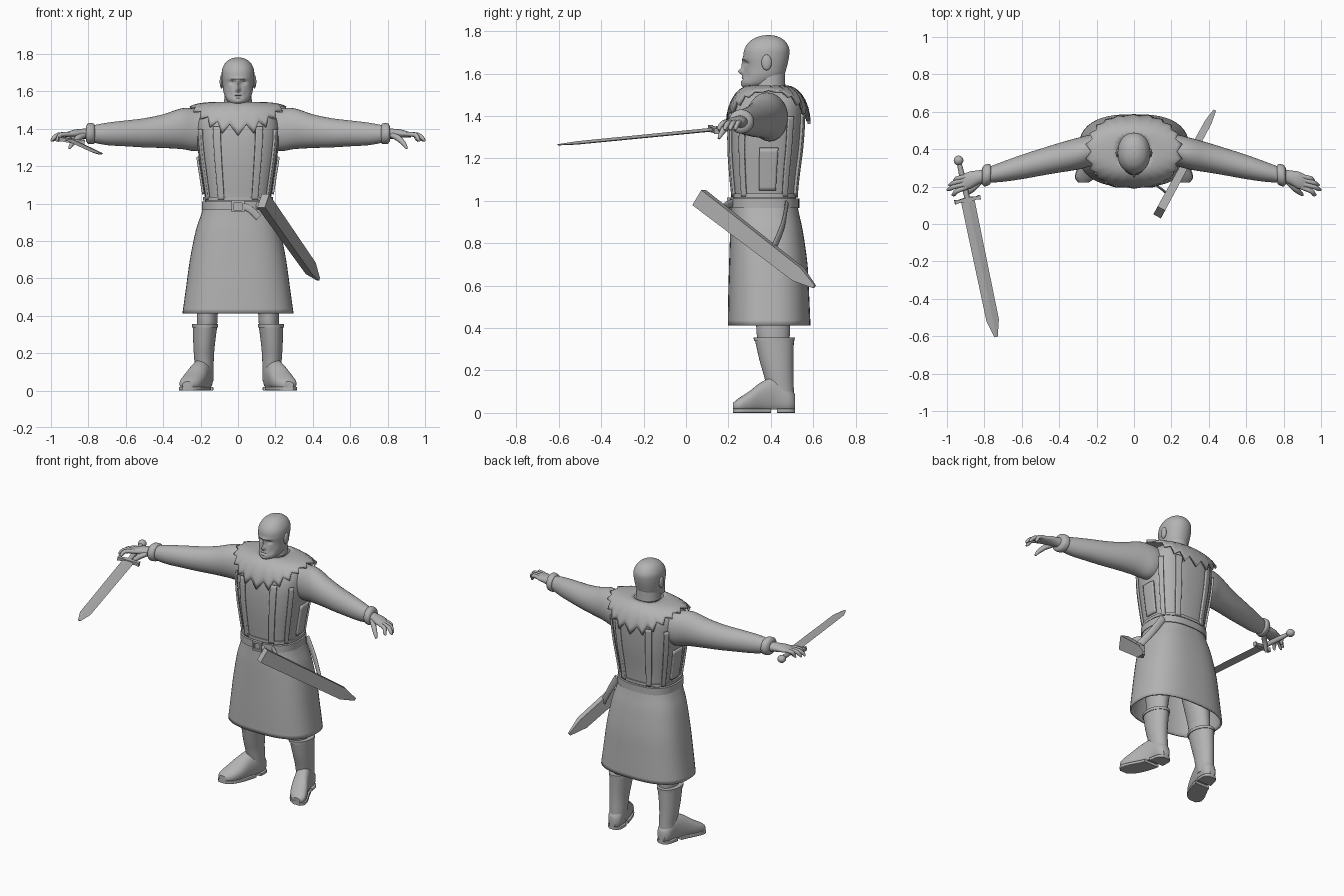
import bpy, bmesh, math
from mathutils import Vector

cube = bpy.data.objects.get("Cube")
if cube:
    bpy.data.objects.remove(cube, do_unlink=True)

gray = bpy.data.materials.new("plain_gray")
gray.use_nodes = True
gray.diffuse_color = (0.45, 0.45, 0.45, 1)
gray.node_tree.nodes["Principled BSDF"].inputs["Base Color"].default_value = gray.diffuse_color


def build(name, rings, caps=True, closed=True, thick=0, angle=40, pair=False):
    """Skin a list of point rings; pair also makes the mirrored twin."""
    for prefix, sx in (("left_", 1), ("right_", -1)) if pair else (("", 1),):
        bm = bmesh.new()
        loops = [[bm.verts.new((q[0] * sx, q[1], q[2])) for q in ring] for ring in rings]
        n = len(loops[0])
        for a, b in zip(loops, loops[1:]):
            for i in range(n if closed else n - 1):
                j = (i + 1) % n
                bm.faces.new((a[i], a[j], b[j], b[i]))
        if caps:
            bm.faces.new(loops[0])
            bm.faces.new(loops[-1])
        bmesh.ops.recalc_face_normals(bm, faces=bm.faces)
        mesh = bpy.data.meshes.new(prefix + name)
        bm.to_mesh(mesh)
        bm.free()
        mesh.materials.append(gray)
        ob = bpy.data.objects.new(prefix + name, mesh)
        bpy.context.collection.objects.link(ob)
        if thick:
            mod = ob.modifiers.new("thickness", 'SOLIDIFY')
            mod.thickness, mod.offset = thick, 0
        bpy.ops.object.select_all(action='DESELECT')
        ob.select_set(True)
        bpy.context.view_layer.objects.active = ob
        bpy.ops.object.shade_smooth_by_angle(angle=math.radians(angle))


def between(keys, i, t):
    """Smooth interpolation between key i and the next one."""
    last = len(keys) - 1
    p = [keys[max(0, min(last, i + k))] for k in (-1, 0, 1, 2)]
    return [b + t * ((c - a) + t * ((2 * a - 5 * b + 4 * c - d) + t * (3 * (b - c) + d - a))) / 2
            if 0 < t else b for a, b, c, d in zip(*p)]


def smooth(keys, steps):
    return [between(keys, i, k / steps) for i in range(len(keys) - 1) for k in range(steps)] + [list(keys[-1])]


def oval(a, rx, ry, p=2):
    c, s = math.cos(a), math.sin(a)
    return (rx * math.copysign(abs(c) ** (2 / p), c), ry * math.copysign(abs(s) ** (2 / p), s))


def loft(name, keys, axis='z', n=32, steps=4, p=2, edit=None, **kw):
    """Keys are (position on axis, two centre coordinates, two radii)."""
    rings = []
    for a, c1, c2, r1, r2 in smooth(keys, steps):
        ring = []
        for i in range(n):
            u, v = oval(math.tau * i / n, max(r1, .001), max(r2, .001), p)
            u, v = c1 + u, c2 + v
            q = Vector({'z': (u, v, a), 'x': (a, u, v), 'y': (u, a, v)}[axis])
            ring.append(edit(q) if edit else q)
        rings.append(ring)
    build(name, rings, **kw)


def tube(name, points, flat=1, n=10, steps=3, **kw):
    """Points are (x, y, z, radius)."""
    path = smooth(points, steps)
    rings = []
    for i, q in enumerate(path):
        t = Vector(path[min(i + 1, len(path) - 1)][:3]) - Vector(path[max(i - 1, 0)][:3])
        u = t.cross(Vector((0.1, 0, 1))).normalized()
        v = t.cross(u).normalized()
        if flat < 1:
            u, v = v, u
        rings.append([Vector(q[:3]) + q[3] * (u * math.cos(a) + v * flat * math.sin(a))
                      for a in (math.tau * k / n for k in range(n))])
    build(name, rings, **kw)


def ball(name, c, size, **kw):
    keys = [(c[2] + size[2] * math.cos(a), c[0], c[1], size[0] * math.sin(a), size[1] * math.sin(a))
            for a in (math.pi * k / 10 for k in range(11))]
    loft(name, keys, n=16, steps=1, **kw)


DIAMOND = ((1, 0), (0, 1), (-1, 0), (0, -1))
BOX = ((1, 1), (-1, 1), (-1, -1), (1, -1))


def slab(name, start, end, side, stations, section):
    """Straight bar; stations are (fraction, half width, half thickness)."""
    d = end - start
    w = (side - d * side.dot(d) / d.length_squared).normalized()
    n = d.cross(w).normalized()
    build(name, [[start + d * t + w * h * a + n * k * b for a, b in section]
                 for t, h, k in stations], angle=20)


# Head with sculpted face
features = [(0, 1.61, .011, .014, -.026), (0, 1.64, .008, .02, -.013), (0, 1.667, .045, .007, -.006),
            (.032, 1.648, .016, .010, .012), (-.032, 1.648, .016, .010, .012),
            (0, 1.572, .022, .004, .006), (0, 1.581, .018, .004, -.005), (0, 1.563, .016, .004, -.004),
            (.045, 1.59, .014, .02, .005), (-.045, 1.59, .014, .02, .005), (0, 1.545, .02, .009, -.006)]


def face(q):
    if q.y < .36:
        q.y += sum(d * math.exp(-((q.x - x) / sx) ** 2 - ((q.z - z) / sz) ** 2) for x, z, sx, sz, d in features)
    return q


loft("head", [(1.535, 0, .315, .042, .045), (1.555, 0, .34, .062, .078), (1.59, 0, .364, .076, .096),
              (1.63, 0, .375, .082, .10), (1.68, 0, .378, .087, .108), (1.72, 0, .382, .084, .104),
              (1.755, 0, .385, .065, .08), (1.775, 0, .387, .036, .043), (1.781, 0, .388, .006, .008)],
     n=96, steps=7, p=2.15, edit=face)
ball("ear", (.087, .38, 1.652), (.011, .024, .037), pair=True)
loft("neck", [(1.46, 0, .395, .085, .085), (1.53, 0, .392, .076, .077), (1.62, 0, .395, .068, .072)])

# Torso and raised tunic panels
BODY = 2.6
torso = [(.95, 0, .37, .178, .148), (1.02, 0, .37, .176, .15), (1.12, 0, .37, .19, .16),
         (1.25, 0, .374, .21, .173), (1.38, 0, .38, .222, .176), (1.46, 0, .39, .21, .163),
         (1.51, 0, .395, .165, .128), (1.54, 0, .392, .085, .085)]
loft("tunic", torso, n=48, p=BODY)


def panel(name, a0, a1, z0, z1, lift=.007):
    rows = []
    for z, cx, cy, rx, ry in smooth(torso, 6):
        if z0 <= z <= z1:
            row = []
            for k in range(7):
                u, v = oval(math.radians(a0 + (a1 - a0) * k / 6), rx + lift, ry + lift, BODY)
                row.append((cx + u, cy + v, z))
            rows.append(row)
    build(name, rows, caps=False, closed=False, thick=.012, pair=True)


for label, sign in (("front", -1), ("back", 1)):
    panel(label + "_tunic_band", sign * 61, sign * 72, 1.02, 1.42)
    panel(label + "_armhole_band", sign * 27, sign * 37, 1.02, 1.40)
panel("side_tunic_panel", -5, 14, 1.04, 1.27)

# Shoulder mantle with toothed hem
TEETH, ROWS = 22, 7
rings = []
for j in range(ROWS + 1):
    ring = []
    for i in range(TEETH * 2):
        a = math.tau * (i + 1) / (TEETH * 2)
        side = abs(math.cos(a))
        tip = i % 2 == 0
        s = (1 if tip else .78) * j / ROWS * math.pi / 2
        grow = 1 + .09 * side * (j == ROWS and tip)
        u, v = oval(a, (.083 + .155 * math.sin(s)) * grow, .085 + .108 * math.sin(s), 2.4)
        drop = .02 + .155 * (1 - side ** 2)
        ring.append((u, .388 + v, 1.537 - drop * (1 - math.cos(s))))
    rings.append(ring)
build("mantle", rings, caps=False, thick=.014)

# Skirt, belt, buckle and belt tail
loft("skirt", [(.412, 0, .392, .292, .19), (.55, 0, .39, .273, .186), (.7, 0, .388, .252, .18),
               (.85, 0, .38, .222, .167), (.93, 0, .374, .196, .156), (.98, 0, .37, .18, .15)],
     n=48, p=BODY, caps=False, thick=.01)
for label, z0, z1, grow in (("belt", .965, 1.01, .016), ("belt_upper_edge", 1.016, 1.034, .011)):
    loft(label, [(z, 0, .37, .177 + grow, .148 + grow) for z in (z0, z1)], n=48, steps=1, p=BODY)
for label, x, z, hx, hz in (("top", 0, 1.01, .034, .006), ("bottom", 0, .96, .034, .006),
                            ("left", .028, .985, .006, .025), ("right", -.028, .985, .006, .025)):
    slab("buckle_" + label, Vector((x, .193, z)), Vector((x, .214, z)), Vector((1, 0, 0)),
         [(0, hx, hz), (1, hx, hz)], BOX)
tube("belt_tail", [(.03, .203, .985, .016), (.07, .203, .965, .018), (.11, .207, .925, .018)], flat=.3)

# Scabbard and its straps
slab("scabbard", Vector((.135, .062, 1.015)), Vector((.43, .605, .595)), Vector((0, 0, 1)),
     [(0, .043, .023), (.86, .037, .019), (1, .008, .007)], BOX)
tube("front_scabbard_strap", [(.10, .22, .99, .018), (.15, .185, .975, .018), (.19, .15, .94, .018)], flat=.35)
tube("rear_scabbard_strap", [(.17, .475, .99, .022), (.24, .455, .88, .022), (.315, .41, .77, .022)], flat=.35)

# Arms, cuffs and hands
loft("sleeve", [(.14, .40, 1.40, .075, .095), (.22, .395, 1.393, .084, .113), (.30, .376, 1.40, .085, .109),
                (.40, .354, 1.387, .079, .09), (.50, .33, 1.378, .072, .078), (.60, .305, 1.375, .065, .069),
                (.70, .28, 1.372, .054, .06), (.78, .262, 1.372, .042, .045)], axis='x', pair=True)
loft("cuff", [(.765, .267, 1.372, .044, .046), (.773, .265, 1.373, .056, .055),
              (.80, .258, 1.374, .057, .055), (.812, .255, 1.374, .042, .04)], axis='x', pair=True)
loft("palm", [(.78, .262, 1.372, .036, .032), (.83, .25, 1.373, .037, .027),
              (.88, .234, 1.373, .046, .021), (.925, .22, 1.366, .038, .012)], axis='x', n=20, pair=True)
for label, y0, x1, y1 in (("little", .255, .965, .232), ("ring", .236, .99, .208),
                          ("middle", .215, .998, .183), ("index", .196, .972, .155)):
    mid = (x1 + .9) / 2 + .012
    tube(label + "_finger", [(.895, y0, 1.372, .012), (mid, (y0 + y1) / 2, 1.367, .0125),
                             (x1 - .01, y1 + .003, 1.347, .0105), (x1, y1, 1.333, .005)], pair=True)
tube("thumb", [(.825, .225, 1.365, .016), (.86, .19, 1.347, .016),
               (.89, .165, 1.315, .012), (.902, .155, 1.293, .006)], pair=True)

# Sword in the right hand
hilt, point = Vector((-.89, .13, 1.336)), Vector((-.737, -.604, 1.264))
pommel, across = Vector((-.938, .34, 1.358)), Vector((.97, .2, -.12)).normalized()
slab("sword_blade", hilt, point, across, [(0, .037, .009), (.88, .034, .008), (1, .009, .003)], DIAMOND)
slab("sword_guard", hilt - across * .07, hilt + across * .07, point - hilt,
     [(0, .012, .013), (.15, .008, .01), (.5, .014, .013), (.85, .008, .01), (1, .012, .013)], BOX)
tube("sword_grip", [(*hilt, .014), (*((hilt + pommel) / 2), .016), (*pommel, .012)])
ball("sword_pommel", pommel, (.026, .026, .024))

# Legs and boots
loft("leg", [(.25, .17, .42, .045, .06), (.36, .165, .412, .054, .077), (.42, .163, .41, .057, .08),
             (.6, .14, .40, .075, .09), (.9, .09, .38, .085, .10)], pair=True)
loft("boot_shaft", [(.05, .18, .452, .048, .058), (.12, .18, .444, .05, .064), (.18, .182, .436, .053, .07),
                    (.25, .181, .426, .058, .08), (.352, .176, .416, .066, .093)], pair=True)
loft("boot_rim", [(.338, .176, .416, .069, .096), (.356, .176, .416, .07, .097)], steps=1, pair=True)
foot = [(.515, .18, .05, .022, .035), (.49, .18, .06, .044, .06), (.43, .187, .08, .051, .09),
        (.36, .212, .07, .055, .078), (.30, .238, .05, .06, .053), (.25, .26, .036, .053, .034),
        (.222, .27, .03, .026, .018)]


def clamp(lo, hi):
    return lambda q: Vector((q.x, q.y, max(lo, min(hi, q.z))))


loft("boot_foot", foot, axis='y', p=2.3, edit=clamp(.016, 1), pair=True)
for label, part in (("heel", foot[:3]), ("sole", foot[3:])):
    keys = [(y, cx, .01, r * 1.06, .01) for y, cx, cz, r, h in part]
    if label == "sole":
        keys.insert(0, (.40, .198, .01, .054, .01))
    loft("boot_" + label, keys, axis='y', p=8, pair=True)
